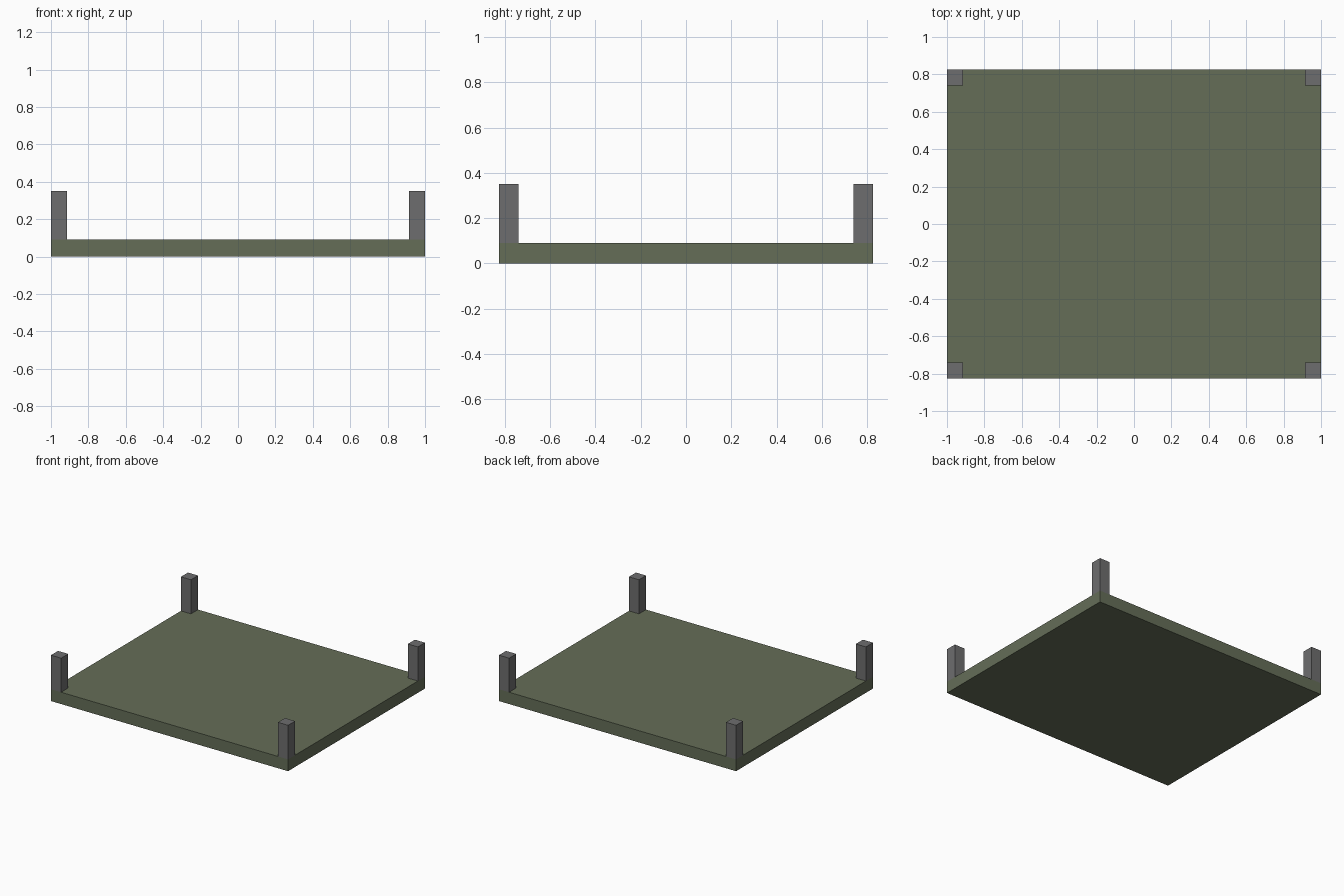
import bpy

cube = bpy.data.objects.get("Cube")
if cube:
    bpy.data.objects.remove(cube, do_unlink=True)

HALF_X, HALF_Y = 1.0, 0.825
SLAB_TOP, POST_TOP, POST_SIDE = 0.09, 0.35, 0.085


def make_material(name, colour):
    mat = bpy.data.materials.new(name)
    mat.use_nodes = True
    mat.diffuse_color = colour
    bsdf = mat.node_tree.nodes["Principled BSDF"]
    bsdf.inputs["Base Color"].default_value = colour
    bsdf.inputs["Roughness"].default_value = 0.8
    return mat


def make_box(name, centre, size, mat):
    bpy.ops.mesh.primitive_cube_add(size=1, location=centre)
    obj = bpy.context.object
    obj.name = name
    obj.scale = size
    bpy.ops.object.transform_apply(location=False, rotation=False, scale=True)
    obj.data.materials.append(mat)
    return obj


green = make_material("olive green", (0.13, 0.155, 0.097, 1))
grey = make_material("mid grey", (0.155, 0.155, 0.157, 1))

# Flat base slab
make_box("base_slab", (0, 0, SLAB_TOP / 2),
         (2 * HALF_X, 2 * HALF_Y, SLAB_TOP), green)

# Corner posts, flush with the slab edges
for y_name, sy in (("front", -1), ("back", 1)):
    for x_name, sx in (("right", -1), ("left", 1)):
        make_box(f"{y_name}_{x_name}_post",
                 (sx * (HALF_X - POST_SIDE / 2), sy * (HALF_Y - POST_SIDE / 2),
                  (SLAB_TOP + POST_TOP) / 2),
                 (POST_SIDE, POST_SIDE, POST_TOP - SLAB_TOP), grey)
